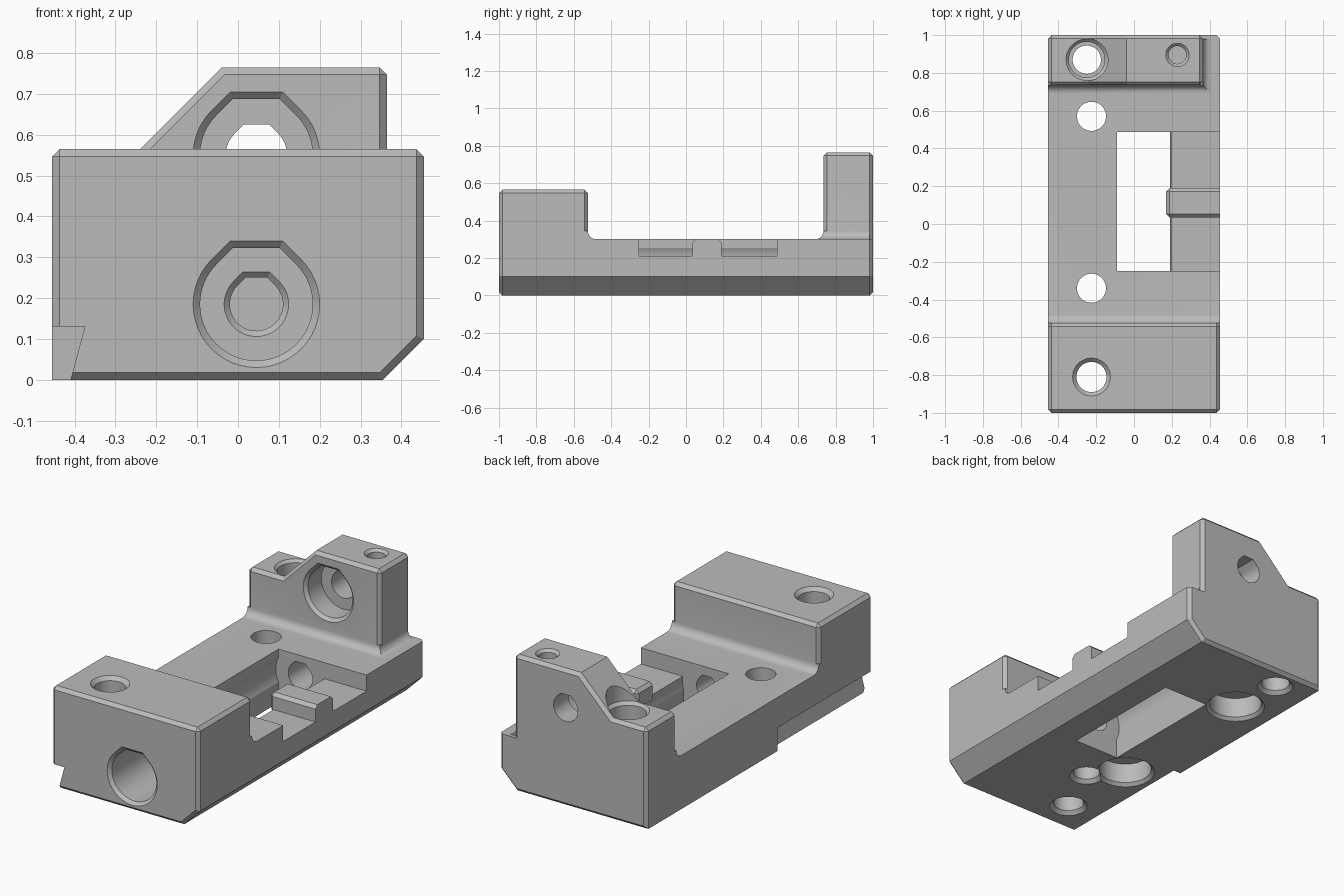
import bpy, bmesh, math
from mathutils import Vector

if "Cube" in bpy.data.objects:
    bpy.data.objects.remove(bpy.data.objects["Cube"])

grey = bpy.data.materials.new("plain_grey")
grey.use_nodes = True
grey.diffuse_color = (0.5, 0.5, 0.5, 1)
grey.node_tree.nodes["Principled BSDF"].inputs["Base Color"].default_value = (0.5, 0.5, 0.5, 1)

LEDGE = 0.30          # top of the low bed
EDGE = 0.018          # edge chamfer


def loft(name, rings, bevel=None):
    """Closed solid through equal-length rings; bevel(a, b) picks edges to chamfer."""
    bm = bmesh.new()
    loops = [[bm.verts.new(p) for p in ring] for ring in rings]
    for lo, hi in zip(loops, loops[1:]):
        for i in range(len(lo)):
            j = (i + 1) % len(lo)
            bm.faces.new((lo[i], lo[j], hi[j], hi[i]))
    bm.faces.new(loops[0][::-1])
    bm.faces.new(loops[-1])
    bmesh.ops.recalc_face_normals(bm, faces=bm.faces)
    if bevel:
        picked = [e for e in bm.edges if bevel(e.verts[0].co, e.verts[1].co)]
        bmesh.ops.bevel(bm, geom=picked, offset=EDGE, segments=1, affect='EDGES')
    mesh = bpy.data.meshes.new(name)
    bm.to_mesh(mesh)
    bm.free()
    mesh.materials.append(grey)
    obj = bpy.data.objects.new(name, mesh)
    bpy.context.collection.objects.link(obj)
    return obj


def prism_y(name, outline, y0, y1, bevel=None):
    return loft(name, [[(x, y, z) for x, z in outline] for y in (y0, y1)], bevel)


def box(name, x0, x1, y0, y1, z0, z1, bevel=None):
    return prism_y(name, [(x0, z0), (x1, z0), (x1, z1), (x0, z1)], y0, y1, bevel)


def upright_bore(x, y, stations):
    """Round cutter along z through (height, radius) stations."""
    turns = [math.tau * i / 48 for i in range(48)]
    return loft("upright_bore", [[(x + r * math.cos(a), y + r * math.sin(a), z) for a in turns]
                                 for z, r in stations])


def level_bore(x, z, stations):
    """Cutter along y with 45 degree shoulders and a flat roof."""
    turns = [math.radians(45 - 270 * i / 36) for i in range(37)]
    k = math.sqrt(2) - 1
    shape = [(math.cos(a), math.sin(a)) for a in turns] + [(-k, 1), (k, 1)]
    return loft("level_bore", [[(x + r * u, y, z + r * v) for u, v in shape] for y, r in stations])


def foot(x0, x1, y0, y1, right, front, back, r=0.045):
    """Concave fillet skirt on the chosen sides of a block standing on the bed."""
    rings = []
    for i in range(9):
        a = math.pi / 2 * i / 8
        o, z = r * (1 - math.sin(a)), LEDGE + r * (1 - math.cos(a))
        xa, ya, yb = x1 + right * o, y0 - front * o, y1 + back * o
        rings.append([(x0, ya, z), (xa, ya, z), (xa, yb, z), (x0, yb, z)])
    return loft("fillet_foot", rings)


def combine(target, other, operation):
    mod = target.modifiers.new("join", 'BOOLEAN')
    mod.operation, mod.solver, mod.object = operation, 'EXACT', other
    bpy.context.view_layer.objects.active = target
    bpy.ops.object.modifier_apply(modifier=mod.name)
    bpy.data.objects.remove(other)


def above_bed(a, b):
    return max(a.z, b.z) > LEDGE + 0.01


def base_edges(a, b):
    return abs(a.y - b.y) < 0.01 and min(a.z, b.z) < LEDGE - 0.01


def tower_edges(a, b):
    along_y = abs(a.y - b.y) > 0.1
    return above_bed(a, b) and not (along_y and abs(a.x) < 0.3)


# Bed with its long lower chamfer
body = prism_y("clamp_body", [(-.455, 0), (.355, 0), (.455, .1), (.455, LEDGE), (-.455, LEDGE)],
               -1, 1, base_edges)

# Front block, sloped rear tower and their fillets
additions = [
    box("front_block", -.455, .455, -1, -.525, LEDGE, .565, above_bed),
    prism_y("rear_tower", [(-.455, LEDGE), (.365, LEDGE), (.365, .765), (-.04, .765),
                           (-.24, .565), (-.455, .565)], .735, 1, tower_edges),
    foot(-.455, .455, -.9, -.525, 0, 0, 1),
    foot(-.455, .365, .735, .98, 1, 1, 0),
]
for part in additions:
    combine(body, part, 'UNION')

cutters = [
    # Window, side shelf and dovetail groove
    box("window", -.09, .19, -.25, .487, -.1, .4),
    box("side_shelf", .18, .5, -.25, .487, .21, .4),
    prism_y("dovetail", [(-.5, .13), (-.375, .13), (-.41, 0), (-.424, -.05), (-.5, -.05)], -1.1, -.16),
    # Level bores: front screw, window channel, blind rear seat, tower
    level_bore(.045, .185, [(-1.02, .175), (-.983, .138), (-.62, .138)]),
    level_bore(.045, .185, [(-.64, .099), (-.606, .065), (-.24, .065)]),
    level_bore(.045, .185, [(-.25, .152), (.487, .152)]),
    level_bore(.045, .185, [(.47, .075), (.68, .075)]),
    level_bore(.045, .55, [(.715, .175), (.752, .138), (.87, .138)]),
    level_bore(.045, .55, [(.85, .075), (1.1, .075)]),
    # Upright screw holes
    upright_bore(-.225, -.81, [(-.02, .12), (.02, .08), (.545, .08), (.585, .12)]),
    upright_bore(-.25, .87, [(-.02, .115), (.02, .075), (.4, .075), (.4001, .095),
                             (.55, .095), (.567, .112), (.9, .112)]),
    upright_bore(.23, .895, [(.5, .047), (.75, .047), (.785, .082)]),
    upright_bore(-.09, -.5, [(-.02, .11), (.02, .07), (.25, .07)]),
]
# Bed holes with wide pockets below
for y in (-.34, .57):
    cutters.append(upright_bore(-.225, y, [(-.02, .175), (.017, .138), (.13, .138),
                                           (.1301, .077), (.4, .077)]))
for cutter in cutters:
    combine(body, cutter, 'DIFFERENCE')

# Raised tab on the side shelf
tab = box("shelf_tab", .17, .455, .035, .19, .2, LEDGE,
          lambda a, b: min(a.x, b.x) < .3 and max(a.z, b.z) > .25)
combine(body, tab, 'UNION')

bpy.ops.object.select_all(action='DESELECT')
body.select_set(True)
bpy.context.view_layer.objects.active = body
bpy.ops.object.shade_smooth_by_angle(angle=math.radians(25))
